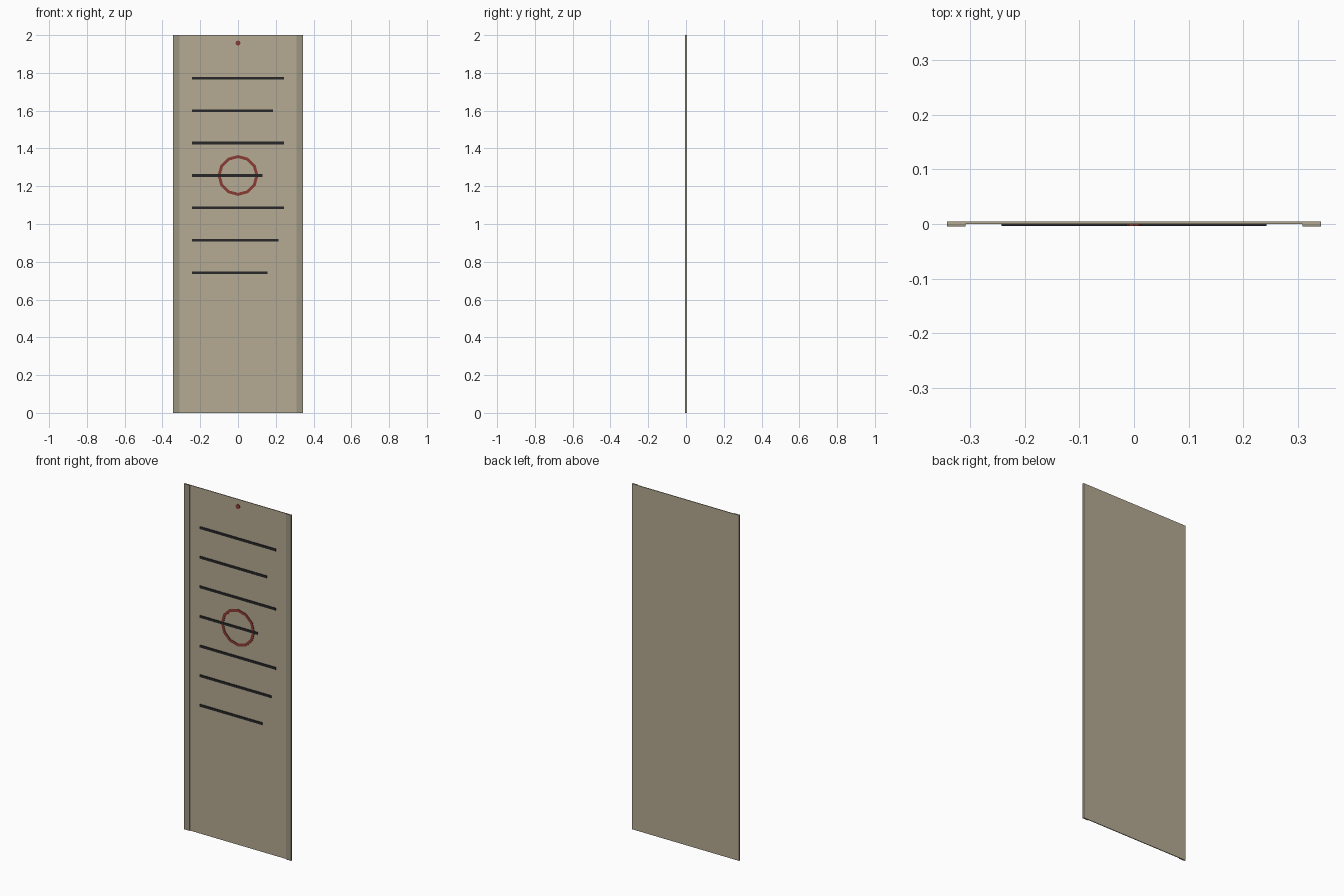
import bpy, bmesh, math

if "Cube" in bpy.data.objects:
    bpy.data.objects.remove(bpy.data.objects["Cube"])


def material(name, rgb):
    m = bpy.data.materials.new(name)
    m.diffuse_color = (*rgb, 1)
    m.use_nodes = True
    m.node_tree.nodes["Principled BSDF"].inputs["Base Color"].default_value = m.diffuse_color
    return m


PAPER = material("paper", (0.46, 0.40, 0.29))
EDGE = material("edge", (0.33, 0.30, 0.22))
INK = material("ink", (0.02, 0.02, 0.022))
RED = material("red", (0.26, 0.045, 0.035))


def finish(name, bm, mat):
    bmesh.ops.recalc_face_normals(bm, faces=bm.faces)
    me = bpy.data.meshes.new(name)
    bm.to_mesh(me)
    bm.free()
    me.materials.append(mat)
    ob = bpy.data.objects.new(name, me)
    bpy.context.collection.objects.link(ob)
    return ob


def box(name, x, y, z, mat):
    bm = bmesh.new()
    bmesh.ops.create_cube(bm, size=1)
    for v in bm.verts:
        v.co = [r[0] if c < 0 else r[1] for c, r in zip(v.co, (x, y, z))]
    return finish(name, bm, mat)


def ring(name, z, inner, outer, y, sides, mat):
    # rectangular section swept around the y axis
    bm = bmesh.new()
    loops = []
    for i in range(sides):
        a = math.tau * i / sides
        loops.append([bm.verts.new((r * math.cos(a), d, z + r * math.sin(a)))
                      for r, d in ((inner, y[0]), (outer, y[0]), (outer, y[1]), (inner, y[1]))])
    for i, a in enumerate(loops):
        b = loops[(i + 1) % sides]
        for k in range(4):
            n = (k + 1) % 4
            bm.faces.new((a[k], a[n], b[n], b[k]))
    return finish(name, bm, mat)


def disc(name, z, radius, y, sides, mat):
    bm = bmesh.new()
    rims = [[bm.verts.new((radius * math.cos(math.tau * i / sides), d,
                           z + radius * math.sin(math.tau * i / sides)))
             for i in range(sides)] for d in y]
    for rim in rims:
        bm.faces.new(rim)
    for i in range(sides):
        n = (i + 1) % sides
        bm.faces.new((rims[0][i], rims[0][n], rims[1][n], rims[1][i]))
    return finish(name, bm, mat)


# Hanging sheet and its darker side borders
W = 0.343
box("sheet", (-W, W), (0.0, 0.0045), (0, 2), PAPER)
for side, x in (("left", (-W, -0.309)), ("right", (0.309, W))):
    box(side + "_border", x, (-0.0045, 0.0), (0, 2), EDGE)

# Ruled ink strokes of varying length
for i, end in enumerate((0.243, 0.185, 0.243, 0.129, 0.243, 0.214, 0.156)):
    z = 1.7714 - 0.17143 * i
    box(f"ink_stroke_{i + 1}", (-0.243, end), (-0.0035, 0.0005),
        (z - 0.007, z + 0.007), INK)

# Red ring mark and top pin
ring("ring_mark", 1.257, 0.092, 0.108, (-0.0025, 0.0005), 12, RED)
disc("top_pin", 1.958, 0.0135, (-0.0035, 0.0005), 8, RED)
